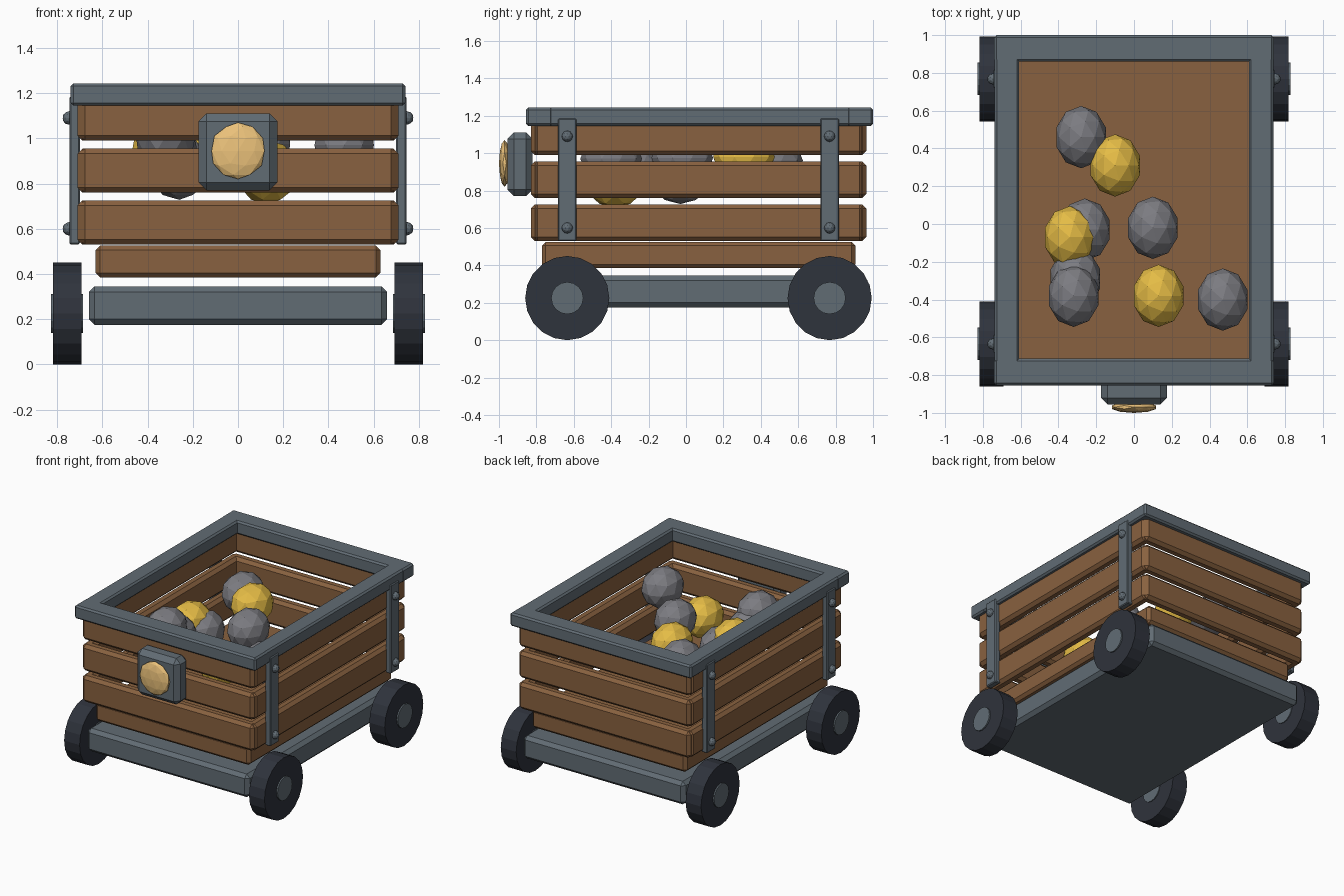
import bpy
from math import pi

if "Cube" in bpy.data.objects:
    bpy.data.objects.remove(bpy.data.objects["Cube"])


def material(name, r, g, b):
    m = bpy.data.materials.new(name)
    m.diffuse_color = (r, g, b, 1)
    m.use_nodes = True
    m.node_tree.nodes["Principled BSDF"].inputs["Base Color"].default_value = m.diffuse_color
    return m


WOOD = material("wood", 0.25, 0.12, 0.05)
STEEL = material("steel", 0.12, 0.15, 0.175)
RUBBER = material("rubber", 0.028, 0.033, 0.045)
ORE = material("ore", 0.2, 0.2, 0.22)
GOLD = material("gold", 0.78, 0.5, 0.06)
GLASS = material("lamp_glass", 0.85, 0.55, 0.2)


def finish(name, mat):
    ob = bpy.context.object
    ob.name = name
    ob.data.materials.append(mat)
    return ob


def box(name, x, y, z, mat, bevel):
    """Chamfered box from (min, max) ranges on each axis."""
    bpy.ops.mesh.primitive_cube_add(size=1, location=[(a + b) / 2 for a, b in (x, y, z)])
    ob = finish(name, mat)
    ob.scale = [b - a for a, b in (x, y, z)]
    bpy.ops.object.transform_apply(location=False, rotation=False, scale=True)
    mod = ob.modifiers.new("chamfer", "BEVEL")
    mod.width = bevel
    mod.segments = 1


def mirrored_x(x, side):
    return tuple(sorted((x[0] * side, x[1] * side)))


def disc(name, x, y, z, radius, length, sides, mat):
    bpy.ops.mesh.primitive_cylinder_add(vertices=sides, radius=radius, depth=length,
                                        location=(x, y, z), rotation=(0, pi / 2, 0))
    finish(name, mat)


def lump(name, loc, scale, mat, detail=2):
    bpy.ops.mesh.primitive_ico_sphere_add(subdivisions=detail, radius=1, location=loc)
    finish(name, mat).scale = scale


# Chassis and tub floor
box("chassis", (-0.66, 0.66), (-0.83, 0.97), (0.175, 0.345), STEEL, 0.025)
box("tub_floor", (-0.63, 0.63), (-0.77, 0.905), (0.385, 0.525), WOOD, 0.02)

# Three rows of wall planks with gaps between them
for row in range(3):
    z = (0.53 + 0.23 * row, 0.725 + 0.23 * row)
    box("front_plank", (-0.7, 0.7), (-0.83, -0.75), z, WOOD, 0.022)
    box("back_plank", (-0.7, 0.7), (0.885, 0.965), z, WOOD, 0.022)
    for s in (-1, 1):
        box("side_plank", mirrored_x((0.63, 0.71), s), (-0.815, 0.95), z, WOOD, 0.022)

# Top rim
RIM_Z = (1.145, 1.243)
box("front_rim", (-0.74, 0.74), (-0.855, -0.712), RIM_Z, STEEL, 0.012)
box("back_rim", (-0.74, 0.74), (0.86, 1.0), RIM_Z, STEEL, 0.012)
for s in (-1, 1):
    box("side_rim", mirrored_x((0.608, 0.738), s), (-0.845, 0.99), RIM_Z, STEEL, 0.012)

# Straps, rivets and wheels
for s in (-1, 1):
    for y in (-0.635, 0.768):
        box("strap", mirrored_x((0.7, 0.745), s), (y - 0.05, y + 0.05), (0.53, 1.185), STEEL, 0.006)
        for z in (0.6, 1.09):
            lump("rivet", (0.747 * s, y, z), (0.03, 0.03, 0.03), STEEL)
        disc("wheel", 0.755 * s, y, 0.225, 0.225, 0.126, 20, RUBBER)
        disc("wheel_hub", 0.757 * s, y, 0.225, 0.086, 0.142, 16, STEEL)

# Lamp
box("lamp_housing", (-0.175, 0.175), (-0.955, -0.82), (0.77, 1.11), STEEL, 0.035)
lump("lamp_lens", (0, -0.97, 0.945), (0.123, 0.03, 0.125), GLASS)

# Load of ore and gold
LOAD = [
    (-0.28, 0.46, 0.96, ORE), (-0.26, -0.03, 0.87, ORE), (0.10, -0.02, 0.975, ORE),
    (-0.31, -0.29, 0.92, ORE), (-0.32, -0.38, 1.01, ORE), (0.47, -0.40, 0.97, ORE),
    (-0.10, 0.31, 0.98, GOLD), (-0.34, -0.07, 0.93, GOLD), (0.13, -0.38, 0.85, GOLD),
]
for x, y, z, mat in LOAD:
    lump("gold_lump" if mat is GOLD else "ore_lump", (x, y, z), (0.138, 0.165, 0.142), mat)
